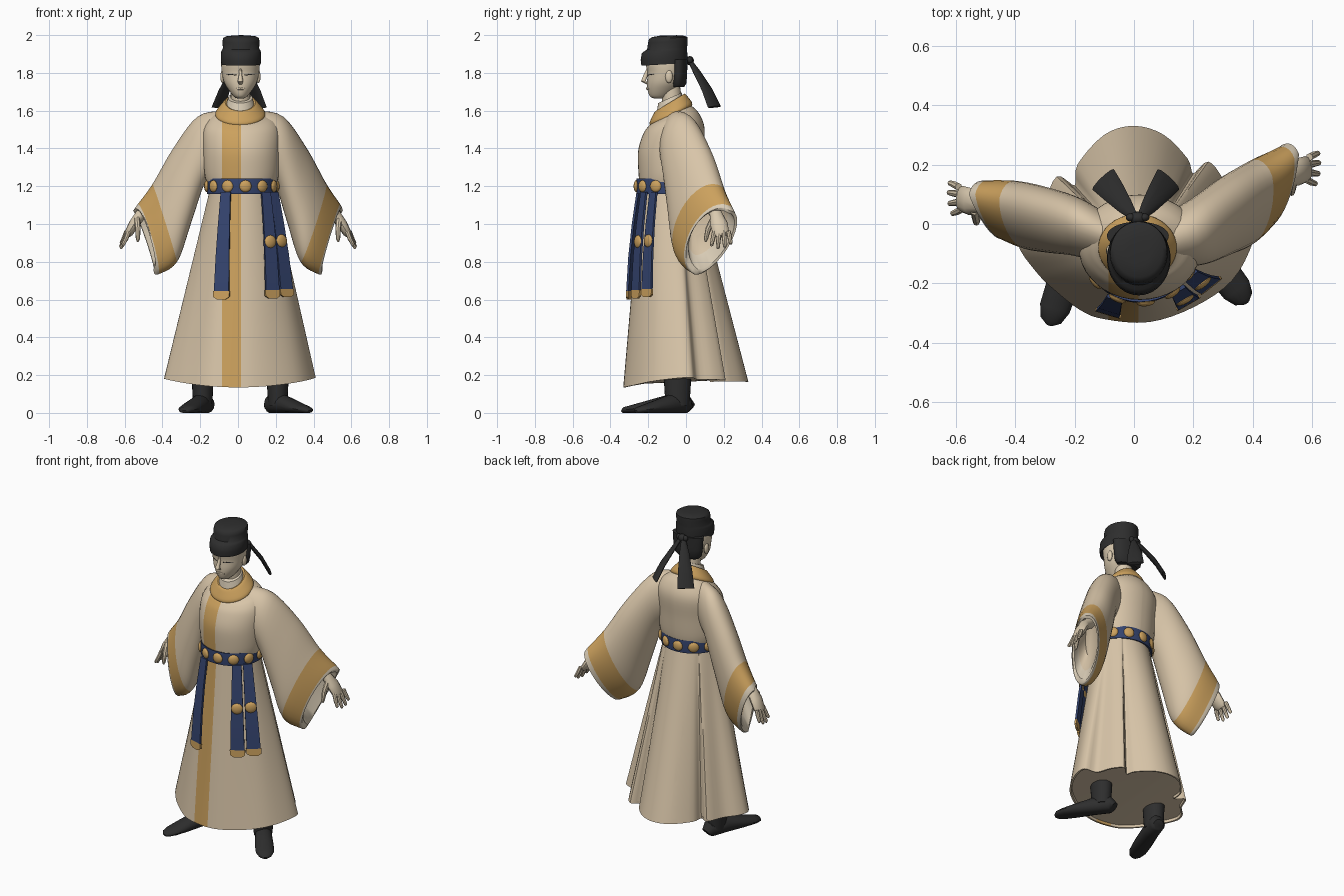
import bpy, bmesh, math
from mathutils import Vector as V, Matrix

if "Cube" in bpy.data.objects:
    bpy.data.objects.remove(bpy.data.objects["Cube"])


def material(name, r, g, b):
    m = bpy.data.materials.new(name)
    m.use_nodes = True
    m.diffuse_color = (r, g, b, 1)
    bsdf = m.node_tree.nodes["Principled BSDF"]
    bsdf.inputs["Base Color"].default_value = (r, g, b, 1)
    bsdf.inputs["Roughness"].default_value = 0.8
    return m


ROBE = material("robe cream", .69, .56, .395)
GOLD = material("gold trim", .60, .355, .11)
BLUE = material("sash blue", .035, .058, .16)
BLACK = material("cloth black", .027, .027, .027)
SKIN = material("skin", .70, .59, .43)
LINING = material("pale lining", .70, .61, .47)


def finish(name, bm, mats, angle=40):
    bmesh.ops.recalc_face_normals(bm, faces=bm.faces)
    me = bpy.data.meshes.new(name)
    bm.to_mesh(me)
    bm.free()
    for m in mats:
        me.materials.append(m)
    ob = bpy.data.objects.new(name, me)
    bpy.context.collection.objects.link(ob)
    bpy.ops.object.select_all(action='DESELECT')
    ob.select_set(True)
    bpy.context.view_layer.objects.active = ob
    bpy.ops.object.shade_smooth_by_angle(angle=math.radians(angle))


def spline(keys, n=5, closed=False):
    """Catmull-Rom through tuples of any length."""
    out, k = [], len(keys)
    for i in range(k if closed else k - 1):
        idx = [(i + j) % k if closed else min(max(i + j, 0), k - 1) for j in (-1, 0, 1, 2)]
        for s in range(n):
            t = s / n
            out.append(tuple(.5 * (2 * b + (c - a) * t + (2 * a - 5 * b + 4 * c - d) * t * t
                                   + (3 * b - a - 3 * c + d) * t ** 3)
                             for a, b, c, d in zip(*(keys[q] for q in idx))))
    return out if closed else out + [tuple(keys[-1])]


def loft(rings, seg_mat=lambda i: 0, bm=None):
    bm = bm or bmesh.new()
    rows = [[bm.verts.new(p) for p in r] for r in rings]
    for i, (a, b) in enumerate(zip(rows, rows[1:])):
        for j in range(len(a)):
            k = (j + 1) % len(a)
            bm.faces.new((a[j], a[k], b[k], b[j])).material_index = seg_mat(i)
    for row, i in ((rows[0], 0), (rows[-1], len(rows) - 2)):
        bm.faces.new(row).material_index = seg_mat(i)
    return bm


def oval(cx, cy, z, hx, hy, tilt=0, n=40):
    angles = [2 * math.pi * i / n for i in range(n)]
    return [V((cx + hx * math.cos(a), cy + hy * math.sin(a), z + tilt * hy * math.sin(a))) for a in angles]


def tube(pts, radii, ref, n=12, bm=None):
    """Sweep an ellipse; each radius pair is (along ref, across it)."""
    pts, rings = [V(p) for p in pts], []
    for i, p in enumerate(pts):
        t = (pts[min(i + 1, len(pts) - 1)] - pts[max(i - 1, 0)]).normalized()
        u = (V(ref) - t * t.dot(V(ref))).normalized()
        v = t.cross(u)
        ru, rv = radii[i]
        rings.append([p + u * ru * math.cos(2 * math.pi * k / n) + v * rv * math.sin(2 * math.pi * k / n)
                      for k in range(n)])
    return loft(rings, bm=bm)


def ball(bm, loc, scale, direction=(0, 0, 1)):
    rot = V(direction).to_track_quat('Z', 'Y').to_matrix().to_4x4()
    mat = Matrix.Translation(V(loc)) @ rot @ Matrix.Diagonal((*scale, 1))
    bmesh.ops.create_uvsphere(bm, u_segments=14, v_segments=8, radius=1, matrix=mat)


def front_stripe(bm):
    for x in (-.085, .015):
        bmesh.ops.bisect_plane(bm, geom=bm.verts[:] + bm.edges[:] + bm.faces[:],
                               plane_co=(x, 0, 0), plane_no=(1, 0, 0))
    for f in bm.faces:
        c = f.calc_center_median()
        if -.085 < c.x < .015 and c.y < -.14 and len(f.verts) < 10:
            f.material_index = 1


# Pleated skirt: hem outline blended up to the waist oval, with a recessed underside
HEM = spline([(-.1, -.32), (.05, -.33), (.2, -.28), (.33, -.19), (.40, -.06), (.405, .03), (.335, .06),
              (.30, .15), (.25, .21), (.20, .17), (.18, .22), (.1, .30), (0, .33), (-.1, .30), (-.19, .2),
              (-.2, .13), (-.26, .16), (-.31, .06), (-.37, .0), (-.39, -.07), (-.33, -.16), (-.27, -.22),
              (-.18, -.29)], 4, True)


def skirt_point(h, f):
    a = math.atan2(h[1] + .09, h[0] - .02)
    low = V((h[0], h[1], .135 + .22 * h[0] ** 2 + .045 * (h[1] + .33)))
    return V((.02 + .165 * math.cos(a), -.09 + .15 * math.sin(a), 1.2)).lerp(low, f)


rings = [[skirt_point(h, f / 12) for h in HEM] for f in range(13)]
for shrink, lift in ((.03, 0), (.04, .015)):
    rings.append([p.lerp(V((0, 0, p.z)), shrink) + V((0, 0, lift)) for p in rings[12]])
bm = loft(rings)
front_stripe(bm)
finish("skirt", bm, [ROBE, GOLD])

# Torso with round collar
KEYS = [(.02, -.09, 1.17, .165, .15, 0), (.02, -.085, 1.25, .195, .165, 0), (.02, -.082, 1.38, .205, .172, 0),
        (.02, -.065, 1.49, .205, .163, .1), (.02, -.065, 1.55, .175, .135, .25),
        (.012, -.08, 1.582, .125, .105, .46), (.012, -.085, 1.63, .078, .072, .58)]
bm = loft([oval(*k) for k in spline(KEYS)])
front_stripe(bm)
finish("torso", bm, [ROBE, GOLD])
band = spline([(.012, -.08, 1.57, .128, .108, .46), (.012, -.08, 1.588, .131, .113, .46),
               (.012, -.083, 1.622, .104, .094, .53), (.012, -.085, 1.644, .08, .077, .6),
               (.012, -.085, 1.632, .066, .062, .6)], 3)
finish("collar", loft([oval(*k) for k in band]), [GOLD])
finish("inner_collar", loft([oval(.012, -.085, 1.615, .078, .072, .55), oval(.012, -.085, 1.668, .064, .062, .45)]),
       [LINING])

# Belt and its round studs
finish("belt", loft([oval(.02, -.09, z, a, a - .012) for z, a in
                     ((1.165, .17), (1.16, .184), (1.2, .187), (1.24, .184), (1.235, .17))]), [BLUE])
bm = bmesh.new()
for i in range(12):
    a = math.radians(30 * i - 84)
    d = V((math.cos(a), math.sin(a), 0))
    ball(bm, (.02 + .186 * d.x, -.09 + .174 * d.y, 1.2), (.032, .032, .014), d)
finish("belt_studs", bm, [GOLD])


# Hanging sashes with gold tips: hem angle at top and bottom, then facing angle
def hem_at(deg):
    d = V((math.cos(math.radians(deg)), math.sin(math.radians(deg))))
    return max(HEM, key=lambda h: V((h[0] - .02, h[1] + .09)).normalized().dot(d))


studs = bmesh.new()
for name, a0, a1, face, has_stud in (("right_sash", -120, -118, -107, False), ("middle_sash", -47, -50, -60, True),
                                     ("left_sash", -27, -25, -52, True)):
    rows = []
    top, bottom = skirt_point(hem_at(a0), .03), skirt_point(hem_at(a1), .565)
    out = V((math.cos(math.radians(face)), math.sin(math.radians(face)), 0))
    along = V((-out.y, out.x, 0))
    for t, w in ((0, .027), (.3, .032), (.6, .037), (.92, .041), (.921, .045), (.975, .044), (1.0, .022)):
        c = top.lerp(bottom, t) + out * (.024 + .01 * math.sin(t * math.pi))
        rows.append([c + along * w * x + out * .006 * y for x, y in ((-1, -1), (1, -1), (1, 1), (-1, 1))])
    if has_stud:
        ball(studs, top.lerp(bottom, .465) + out * .038, (.035, .035, .014), out)
    finish(name, loft(rows, lambda i: int(i >= 3)), [BLUE, GOLD], 30)
finish("sash_studs", studs, [GOLD])

# Wide sleeves: (top xyz, bottom xyz, thickness) from shoulder to cuff, front edge drawn back
LEFT = [(.10, -.05, 1.60, .14, -.07, 1.27, .09), (.235, 0, 1.57, .20, -.05, 1.22, .11),
        (.36, .09, 1.40, .27, -.03, 1.0, .12), (.465, .16, 1.21, .335, -.01, .80, .12),
        (.54, .22, 1.10, .425, .04, .735, .10), (.555, .235, 1.07, .445, .055, .74, .095)]
RIGHT_Y = [(-.04, -.07), (.02, -.04), (.06, -.03), (.085, -.02), (.1, 0), (.1, .005)]
RIGHT = [(.03 * (1 - i / 5) - k[0], y[0], k[2], .03 * (1 - i / 5) - k[3], y[1], k[5], k[6] * .85)
         for i, (k, y) in enumerate(zip(LEFT, RIGHT_Y))]
for name, keys in (("left_sleeve", LEFT), ("right_sleeve", RIGHT)):
    path = spline(keys, 5)
    center = lambda k: (V(k[:3]) + V(k[3:6])) / 2
    arm = (center(path[-1]) - center(path[0])).normalized()

    def sleeve_ring(k, t, scale=1, back=0):
        axis = (V(k[:3]) - V(k[3:6])) / 2
        side = axis.cross(arm).normalized()
        front = -math.copysign(1, side.y)
        side = (side - V((0, front, 0))).normalized() * k[6]
        return [center(k) + (axis * math.cos(a) + side * math.sin(a)) * scale
                - arm * (back + .075 * t * t * max(0, front * math.sin(a)))
                for a in (2 * math.pi * i / 32 for i in range(32))]

    rings = [sleeve_ring(k, i / 25) for i, k in enumerate(path)]
    rings += [sleeve_ring(path[-1], 1, s, b) for s, b in ((.9, .005), (.8, .08), (.55, .16))]
    finish(name, loft(rings, lambda i: 1 if 15 <= i < 20 else 2 if 20 <= i < 27 else 0), [ROBE, GOLD, LINING])

# Hands
for name, s, dy in (("left_hand", 1, 0), ("right_hand", -1, -.1)):
    at = lambda x, y, z, k=1: (s * x, y + dy * k, z)
    bm = tube([at(.43, .12, 1.12, .6), at(.515, .16, 1.05, .9), at(.55, .175, 1.0), at(.58, .185, .95),
               at(.589, .187, .935)],
              [(.036, .036), (.034, .03), (.046, .028), (.044, .022), (.03, .012)], (0, 1, 0))
    for i, length in enumerate((.085, .10, .095, .075)):
        y = .150 + .025 * i
        base = V(at(.578 + .004 * i, y, .96))
        d = V((s * .35, (i - 1.5) * .12, -.9)).normalized()
        tube([base, base + d * length * .5, base + d * length * .92 + V((s * .004, 0, 0)), base + d * length],
             [(.0125, .0125), (.012, .012), (.009, .009), (.003, .003)], (0, 1, 0), 8, bm)
    tube([at(.535, .145, 1.03), at(.53, .118, .975), at(.53, .105, .92), at(.531, .104, .905)],
         [(.016, .016), (.015, .015), (.011, .011), (.004, .004)], (0, 1, 0), 8, bm)
    finish(name, bm, [SKIN])

# Boots
for name, x, toe in (("left_boot", .21, (.36, -.24)), ("right_boot", -.187, (-.275, -.31))):
    ankle = V((x, -.045, 0))
    d = (V((*toe, 0)) - ankle).normalized()
    reach = (V((*toe, 0)) - ankle).length
    bm = loft([oval(x, -.045, z, r, r * 1.25, 0, 20) for z, r in ((.04, .05), (.1, .054), (.16, .057), (.25, .06))])
    steps = [(-.075, .03, .03), (-.055, .048, .05), (.05, .05, .052), (reach * .6, .055, .035),
             (reach * .9, .052, .023), (reach + .015, .036, .017), (reach + .03, .012, .008)]
    tube([ankle + d * t + V((0, 0, h * .85)) for t, w, h in steps], [(w, h) for t, w, h in steps],
         (-d.y, d.x, 0), 16, bm)
    for v in bm.verts:
        v.co.z = max(v.co.z, 0)
    finish(name, bm, [BLACK])

# Head: (z, front y, back y, half width)
finish("neck", tube([(.013, -.07, 1.6), (.013, -.075, 1.66), (.013, -.085, 1.74)], [(.052, .052)] * 3, (1, 0, 0), 20),
       [SKIN])
face = spline([(1.664, -.165, -.12, .015), (1.675, -.19, -.09, .035), (1.71, -.203, -.05, .063), (1.75, -.206, -.02, .086),
               (1.80, -.204, -.005, .098), (1.85, -.212, 0, .102), (1.9, -.2, -.01, .095)], 4)
bm = loft([oval(.013, (a + b) / 2, z, w, (b - a) / 2) for z, a, b, w in face])
tube([(.013, -.198, 1.825), (.013, -.214, 1.785), (.013, -.226, 1.757), (.013, -.205, 1.742)],
     [(.007, .008), (.009, .012), (.015, .014), (.01, .004)], (1, 0, 0), 10, bm)
tube([(-.014, -.196, 1.715), (.013, -.206, 1.717), (.04, -.196, 1.715)], [(.004, .003), (.007, .006), (.004, .003)],
     (0, 0, 1), 8, bm)
for s in (-1, 1):
    ball(bm, (.013 + s * .095, -.09, 1.78), (.012, .02, .034))
finish("head", bm, [SKIN])
bm = bmesh.new()
for s in (-1, 1):
    for z, rise in ((1.817, .01), (1.788, .005)):
        tube([(.013 + s * .02, -.2, z), (.013 + s * .048, -.188, z + rise * .7), (.013 + s * .074, -.168, z + rise)],
             [(.003, .004), (.005, .004), (.002, .004)], (0, 0, 1), 6, bm)
finish("brows_and_eyes", bm, [BLACK])
finish("hair", loft([oval(.013, y, z, w, h) for z, y, w, h in
                     ((1.725, -.045, .07, .035), (1.745, -.042, .09, .044), (1.79, -.04, .099, .046),
                      (1.87, -.04, .104, .048))]), [BLACK])

# Two-step cap with knot and tails
finish("cap", loft([oval(.016, y, z, w, h, t) for y, z, w, h, t in
                    ((-.115, 1.85, .095, .11, .06), (-.116, 1.845, .104, .12, .06), (-.116, 1.875, .107, .124, .06),
                     (-.114, 1.912, .105, .12, .06), (-.107, 1.922, .101, .113, .06), (-.1, 1.93, .096, .106, .06),
                     (-.096, 1.965, .098, .105, .06), (-.094, 1.984, .095, .102, .05), (-.094, 1.993, .08, .085, .04),
                     (-.094, 1.998, .04, .045, .03))]), [BLACK], 50)
bm = bmesh.new()
ball(bm, (.012, .02, 1.865), (.028, .022, .024))
for s in (-1, 1):
    ball(bm, (.012 + s * .022, .022, 1.868), (.018, .014, .018))
    tube([(.012 + s * .008, .02, 1.865), (.01 + s * .04, .06, 1.80), (.008 + s * .08, .112, 1.71),
          (.006 + s * .11, .15, 1.62)],
         [(.012, .011), (.028, .011), (.042, .011), (.05, .01)], (s, -1, 0), 10, bm)
finish("cap_tails", bm, [BLACK])
